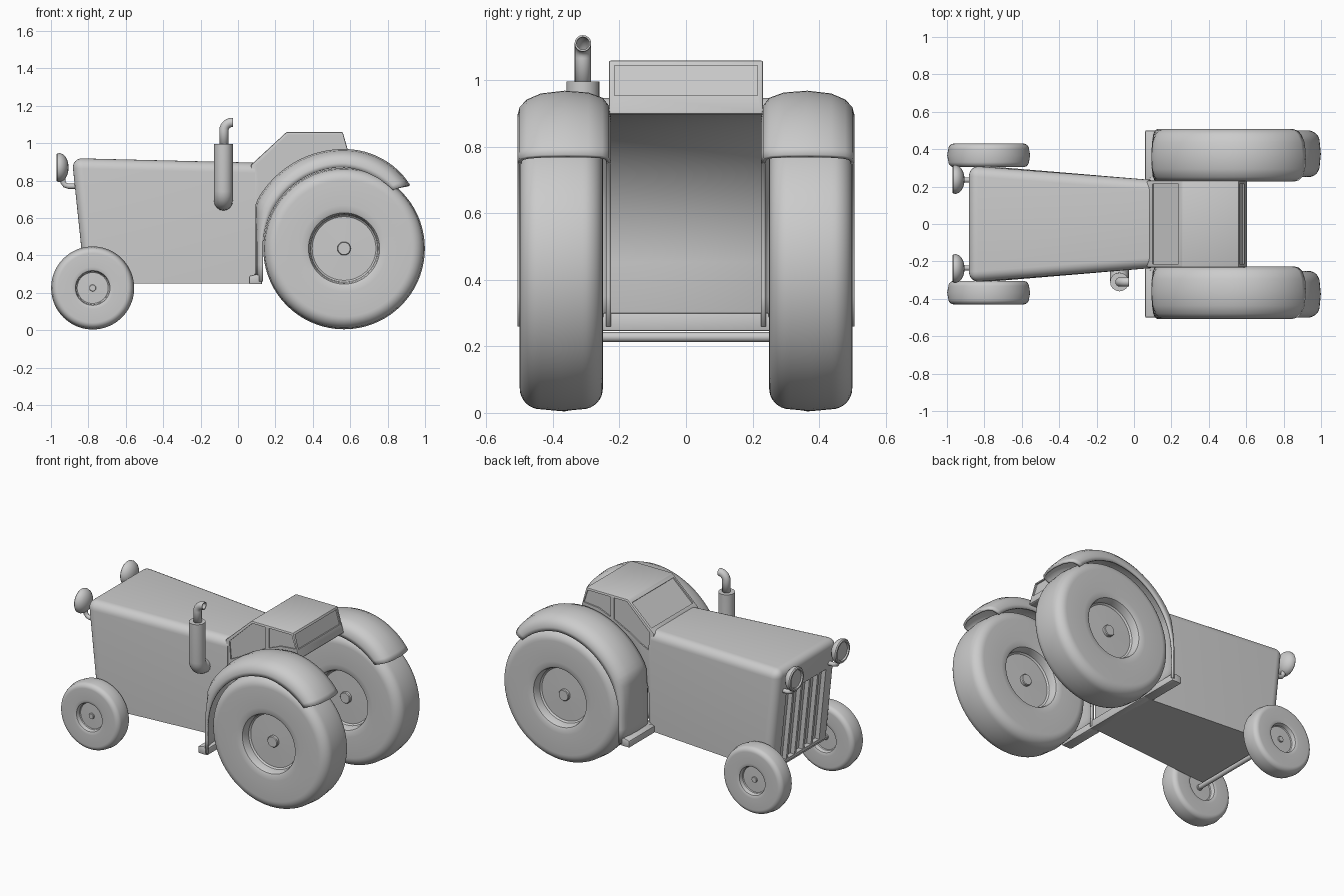
import bpy, bmesh
from math import sin, cos, pi, radians
from mathutils import Vector

if "Cube" in bpy.data.objects:
    bpy.data.objects.remove(bpy.data.objects["Cube"])

CX, CZ = 0.567, 0.437          # rear wheel axis


def finish(name, bm, angle=32):
    bmesh.ops.recalc_face_normals(bm, faces=bm.faces)
    me = bpy.data.meshes.new(name)
    bm.to_mesh(me)
    bm.free()
    ob = bpy.data.objects.new(name, me)
    bpy.context.collection.objects.link(ob)
    smooth(ob, angle)
    return ob


def smooth(ob, angle=32):
    for p in ob.data.polygons:
        p.use_smooth = True
    ob.data.set_sharp_from_angle(angle=radians(angle))


def add_prism(bm, pts, y0, y1):
    a = [bm.verts.new((x, y0, z)) for x, z in pts]
    b = [bm.verts.new((x, y1, z)) for x, z in pts]
    n = len(pts)
    bm.faces.new(a)
    bm.faces.new(b[::-1])
    for i in range(n):
        j = (i + 1) % n
        bm.faces.new((a[i], b[i], b[j], a[j]))


def prism(name, pts, y0, y1, bevel=0.0):
    bm = bmesh.new()
    add_prism(bm, pts, y0, y1)
    bmesh.ops.recalc_face_normals(bm, faces=bm.faces)
    if bevel:
        es = [e for e in bm.edges if e.calc_face_angle(0) > radians(30)]
        bmesh.ops.bevel(bm, geom=es, offset=bevel, segments=2, profile=0.5, affect='EDGES')
    return finish(name, bm)


def lathe(name, prof, center, axis, n=64):
    # profile of (position along axis, radius)
    bm = bmesh.new()
    vs = []
    for t, r in prof:
        vs.append(bm.verts.new((t, r, 0) if axis == 'X' else (r, t, 0)))
    es = [bm.edges.new(p) for p in zip(vs, vs[1:])]
    ax = (1, 0, 0) if axis == 'X' else (0, 1, 0)
    bmesh.ops.spin(bm, geom=vs + es, cent=(0, 0, 0), axis=ax, angle=2 * pi, steps=n)
    bmesh.ops.remove_doubles(bm, verts=bm.verts, dist=1e-5)
    ob = finish(name, bm)
    ob.location = center
    return ob


def tube(name, pts, r, caps=True, thick=0):
    cu = bpy.data.curves.new(name, 'CURVE')
    cu.dimensions = '3D'
    cu.bevel_depth, cu.bevel_resolution, cu.use_fill_caps = r, 6, caps
    sp = cu.splines.new('POLY')
    sp.points.add(len(pts) - 1)
    for p, c in zip(sp.points, pts):
        p.co = (*c, 1)
    sp.use_smooth = True
    ob = bpy.data.objects.new(name, cu)
    bpy.context.collection.objects.link(ob)
    bpy.ops.object.select_all(action='DESELECT')
    ob.select_set(True)
    bpy.context.view_layer.objects.active = ob
    bpy.ops.object.convert(target='MESH')
    ob = bpy.context.object
    smooth(ob, 40)
    if thick:
        m = ob.modifiers.new('wall', 'SOLIDIFY')
        m.thickness = thick
    return ob


def cut(ob, shapes):
    # subtract a set of prisms (points, y0, y1)
    bm = bmesh.new()
    for s in shapes:
        add_prism(bm, *s)
    c = finish(ob.name + '_cutter', bm)
    c.hide_render = True
    m = ob.modifiers.new('cut', 'BOOLEAN')
    m.operation, m.solver, m.object = 'DIFFERENCE', 'EXACT', c
    bpy.context.view_layer.objects.active = ob
    bpy.ops.object.modifier_apply(modifier=m.name)
    bpy.data.objects.remove(c)
    smooth(ob)


# Hood: tapered box with rounded top and nose
bm = bmesh.new()
add_prism(bm, [(-.818, .25), (-.888, .92), (.09, .896), (.09, .25)], -1, 1)
for v in bm.verts:
    v.co.y *= .312 if v.co.x < -.5 else .236
bmesh.ops.recalc_face_normals(bm, faces=bm.faces)
edges = []
for e in bm.edges:
    m = (e.verts[0].co + e.verts[1].co) / 2
    if m.x < .05 and (m.z > .85 or (m.x < -.8 and m.z > .4)):
        edges.append(e)
bmesh.ops.bevel(bm, geom=edges, offset=.055, segments=6, profile=.5, affect='EDGES')
hood = finish('hood', bm)


# Grille slots
def nose(z, d):
    return (-.818 - (z - .25) * .1045 + d, z)


slot = [nose(.27, -.05), nose(.74, -.05), nose(.74, .03), nose(.27, .03)]
cut(hood, [(slot, y - .034, y + .034) for y in (-.17, -.085, 0, .085, .17)])

# Cab with wheel-arch shaped back
arch = [(CX + .46 * cos(radians(a)), CZ + .46 * sin(radians(a))) for a in range(86, 181, 4)]
cab = prism('cab', [(.07, .25), (.07, .885), (.26, 1.06), (.56, 1.06), (.605, .9)]
            + arch + [(.107, .25)], -.232, .232, .007)

# Window recesses: side, windscreen, rear
front_win = [(.10, .885), (.265, 1.045), (.36, 1.045), (.36, .905), (.25, .85), (.17, .8), (.11, .77)]
rear_win = [(.385, 1.045), (.55, 1.045), (.578, .96), (.47, .95), (.385, .915)]
shapes = []
for w in (front_win, rear_win):
    shapes += [(w, .224, .3), (w, -.3, -.224)]
shapes.append(([(.105, .905), (.245, 1.034), (.215, 1.067), (.075, .938)], -.215, .215))
shapes.append(([(.555, 1.045), (.582, .955), (.65, .955), (.65, 1.045)], -.215, .215))
cut(cab, shapes)

# Sill bar under the cab
prism('cab_sill', [(.085, .246), (.128, .246), (.128, .3), (.085, .3)], -.25, .25, .005)


# Wheels
def wheel(name, x, y, z, R, w, rim, hub):
    q = .5 * w
    half = [(.66 * w, 0), (.66 * w, hub * .9), (.62 * w, hub), (.5 * w, hub), (.48 * w, .92 * rim),
            (.55 * w, .97 * rim), (.85 * w, rim), (.94 * w, 1.03 * rim), (.985 * w, 1.1 * rim), (w, 1.25 * rim)]
    for i in range(9):
        a = i * pi / 16
        half.append((w - q + q * cos(a), R - .006 - q + q * sin(a)))
    prof = half + [(0, R)] + [(-t, r) for t, r in half[::-1]]
    lathe(name, prof, (x, y, z), 'Y', 72)


# Fender: domed section swept over the wheel then straight down
def fender(name, s):
    sec = [(.5, 0), (.5, .25), (.494, .5), (.475, .72), (.435, .91), (.365, 1),
           (.295, .94), (.255, .78), (.238, .55), (.233, .25), (.233, 0)]
    rows = []
    N = 36
    for i in range(N + 1):
        row = []
        for y, t in sec:
            a0 = 44 + 6 * (1 - t)
            a = a0 + (180 - a0) * i / N
            c = cos(radians(a))
            crown = .525 - (.042 * ((90 - a) / 46) ** 2 if a < 90 else 0)
            crown = min(crown, .467 / abs(c)) if a > 91 else crown
            edge = .434 - (.027 * (90 - a) / 40 if a < 90 else 0)
            r = edge + (crown - edge) * t
            row.append((CX + r * c, s * y, CZ + r * sin(radians(a))))
        rows.append(row)
    for z in (.35, .26):
        rows.append([(x, y, z) for x, y, _ in rows[N]])
    bm = bmesh.new()
    g = [[bm.verts.new(p) for p in row] for row in rows]
    for r0, r1 in zip(g, g[1:]):
        for j in range(len(sec) - 1):
            bm.faces.new((r0[j], r0[j + 1], r1[j + 1], r1[j]))
    ob = finish(name, bm, 50)
    m = ob.modifiers.new('thickness', 'SOLIDIFY')
    m.thickness, m.offset = .014, 0


# Mirrored parts
for side, s in (('left', 1), ('right', -1)):
    wheel('rear_wheel_' + side, CX, s * .375, CZ, .432, .125, .185, .036)
    wheel('front_wheel_' + side, -.777, s * .367, .226, .222, .063, .09, .018)
    fender('fender_' + side, s)
    prism('fender_foot_' + side, [(.06, .246), (.128, .246), (.128, .29), (.098, .3), (.06, .29)],
          *sorted((s * .235, s * .5)), .006)
    lathe('headlight_' + side,
          [(-.027, 0), (-.027, .056), (-.036, .06), (-.036, .07), (-.03, .076), (-.018, .077),
           (-.002, .071), (.014, .055), (.025, .03), (.029, 0)], (-.934, s * .238, .87), 'X', 40)
    tube('headlight_stem_' + side, [(-.86, s * .235, .77), (-.905, s * .235, .77), (-.925, s * .235, .776),
                                    (-.935, s * .235, .79), (-.938, s * .237, .82)], .014)

# Front axle
tube('front_axle', [(-.777, -.35, .228), (-.777, .35, .228)], .015)

# Exhaust: muffler with elbow into the hood, and bent open pipe
elbow = [(-.078, -.255 - .055 * cos(a * pi / 12), .745 - .055 * sin(a * pi / 12)) for a in range(7)]
tube('muffler', [(-.078, -.31, .997)] + elbow + [(-.078, -.2, .69)], .05)
bend = [(-.032 - .043 * cos(a * pi / 12), -.31, 1.068 + .043 * sin(a * pi / 12)) for a in range(7)]
tube('exhaust_pipe', [(-.075, -.31, .98)] + bend + [(-.027, -.31, 1.111)], .025, False, .006)
